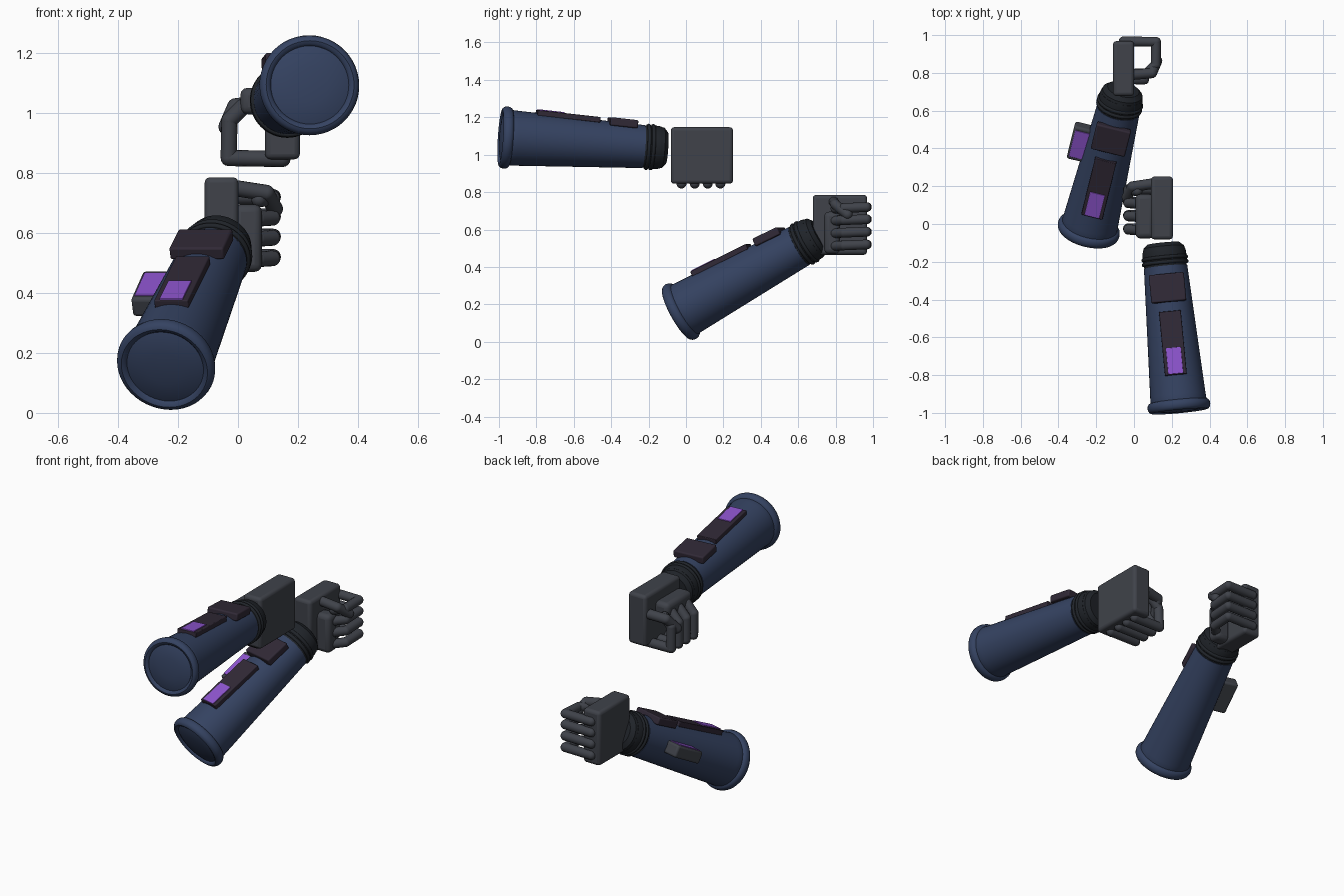
import bpy, bmesh, math
from mathutils import Vector, Matrix

if "Cube" in bpy.data.objects:
    bpy.data.objects.remove(bpy.data.objects["Cube"])


def material(name, rgb):
    m = bpy.data.materials.new(name)
    m.diffuse_color = (*rgb, 1)
    m.use_nodes = True
    m.node_tree.nodes["Principled BSDF"].inputs["Base Color"].default_value = m.diffuse_color
    return m


NAVY = material("navy", (0.035, 0.055, 0.12))
BLACK = material("black", (0.014, 0.017, 0.022))
GREY = material("dark_grey", (0.05, 0.055, 0.068))
PLUM = material("plum", (0.03, 0.022, 0.037))
VIOLET = material("violet", (0.27, 0.09, 0.62))


def finish(bm, name, mat, frame, bevel=0):
    bm.transform(frame)
    bmesh.ops.recalc_face_normals(bm, faces=bm.faces)
    me = bpy.data.meshes.new(name)
    bm.to_mesh(me)
    bm.free()
    ob = bpy.data.objects.new(name, me)
    bpy.context.collection.objects.link(ob)
    me.materials.append(mat)
    if bevel:
        mod = ob.modifiers.new("bevel", 'BEVEL')
        mod.width, mod.segments = bevel, 3
    bpy.ops.object.select_all(action='DESELECT')
    ob.select_set(True)
    bpy.context.view_layer.objects.active = ob
    bpy.ops.object.shade_smooth_by_angle(angle=math.radians(35))


def box(name, lo, hi, mat, frame, bevel, tilt=0):
    lo, hi = Vector(lo), Vector(hi)
    bm = bmesh.new()
    bmesh.ops.create_cube(bm, size=1)
    local = (Matrix.Translation((lo + hi) / 2) @ Matrix.Rotation(tilt, 4, 'X')
             @ Matrix.Diagonal((*(hi - lo), 1)))
    bm.transform(local)
    finish(bm, name, mat, frame, bevel)


def lathe(name, profile, mat, frame, closed=False):
    # profile points are (radius, distance along local Y)
    bm = bmesh.new()
    pts = [bm.verts.new((r, t, 0)) for r, t in profile]
    edges = [bm.edges.new(p) for p in zip(pts, pts[1:])]
    if closed:
        edges.append(bm.edges.new((pts[-1], pts[0])))
    bmesh.ops.spin(bm, geom=pts + edges, cent=(0, 0, 0), axis=(0, 1, 0),
                   angle=math.tau, steps=48)
    bmesh.ops.remove_doubles(bm, verts=bm.verts, dist=1e-5)
    finish(bm, name, mat, frame)


def ring(name, radius, t, rr, rt, mat, frame):
    angles = [math.tau * i / 12 for i in range(12)]
    lathe(name, [(radius + rr * math.cos(a), t + rt * math.sin(a)) for a in angles],
          mat, frame, True)


def digit(name, path, radius, frame):
    # capsule segments joined by round knuckles
    bm = bmesh.new()
    path = [Vector(p) for p in path]
    for p in path:
        bmesh.ops.create_uvsphere(bm, u_segments=16, v_segments=10, radius=radius,
                                  matrix=Matrix.Translation(p))
    for a, b in zip(path, path[1:]):
        d = b - a
        m = Matrix.Translation((a + b) / 2) @ d.to_track_quat('Z', 'Y').to_matrix().to_4x4()
        bmesh.ops.create_cone(bm, segments=16, radius1=radius, radius2=radius,
                              depth=d.length, matrix=m)
    finish(bm, name, GREY, frame)


def arm_frame(elbow, wrist):
    e, w = Vector(elbow), Vector(wrist)
    u = (w - e).normalized()
    side = u.cross(Vector((0, 0, 1))).normalized()
    m = Matrix((side, u, side.cross(u))).transposed().to_4x4()
    m.translation = e
    return m


def forearm(tag, f):
    # sleeve with domed elbow cap
    lathe(tag + "_sleeve", [(0, -.03), (.06, -.027), (.11, -.02), (.142, -.008), (.15, .02),
                            (.147, .06), (.115, .745), (0, .745)], NAVY, f)
    ring(tag + "_elbow_rim", .147, 0.003, .02, .028, NAVY, f)
    # wrist cuff with two raised rings
    lathe(tag + "_cuff", [(0, .74), (.111, .74), (.116, .77), (.116, .82), (.112, .835),
                          (0, .835)], BLACK, f)
    lathe(tag + "_wrist_end", [(0, .83), (.112, .83), (.108, .85), (.085, .87), (0, .873)],
          BLACK, f)
    for i, t in enumerate((.765, .79)):
        ring(f"{tag}_cuff_ring_{i}", .115, t, .009, .01, BLACK, f)
    # top panels follow the taper
    tilt = -.045
    box(tag + "_long_panel", (-.058, .16, .12), (.058, .5, .15), PLUM, f, .004, tilt)
    box(tag + "_light", (-.04, .165, .14), (.04, .305, .159), VIOLET, f, .002, tilt)
    box(tag + "_wrist_panel", (-.093, .55, .098), (.093, .7, .142), PLUM, f, .008, tilt)


def hand(tag, f):
    # local axes: x palm side, y towards knuckles, z towards thumb
    box(tag + "_palm", (-.056, -.146, -.16), (.056, .144, .16), GREY, f, .018)
    box(tag + "_palm_pad", (.04, -.085, -.155), (.135, 0, .07), GREY, f, .025)
    for i, s in enumerate((.095, .03, -.037, -.105)):
        digit(f"{tag}_finger_{i}", [(0, .143, s), (.172, .14, s), (.17, .02, s - .005),
                                    (.125, -.025, s - .008)], .026, f)
    digit(tag + "_thumb", [(.04, -.035, .125), (.15, -.025, .108), (.178, .04, .055)], .027, f)


# lower arm
low = arm_frame((-.24, -.03, .16), (-.06, .70, .565))
forearm("lower_arm", low)
box("lower_arm_side_box", (-.205, .4, -.035), (-.1, .6, .035), GREY, low, .012)
box("lower_arm_side_light", (-.195, .42, .02), (-.115, .58, .039), VIOLET, low, .002)
hand("lower_hand", Matrix.Translation((-.055, .824, .625)))

# upper arm, with a mirrored hand turned knuckles-down
up = arm_frame((.238, -.967, 1.092), (.155, -.10, 1.035))
forearm("upper_arm", up)
turned = Matrix(((-1, 0, 0, 0), (0, 0, 1, 0), (0, -1, 0, 0), (0, 0, 0, 1)))
hand("upper_hand", Matrix.Translation((.148, .085, .995)) @ turned @ Matrix.Scale(1.04, 4))
